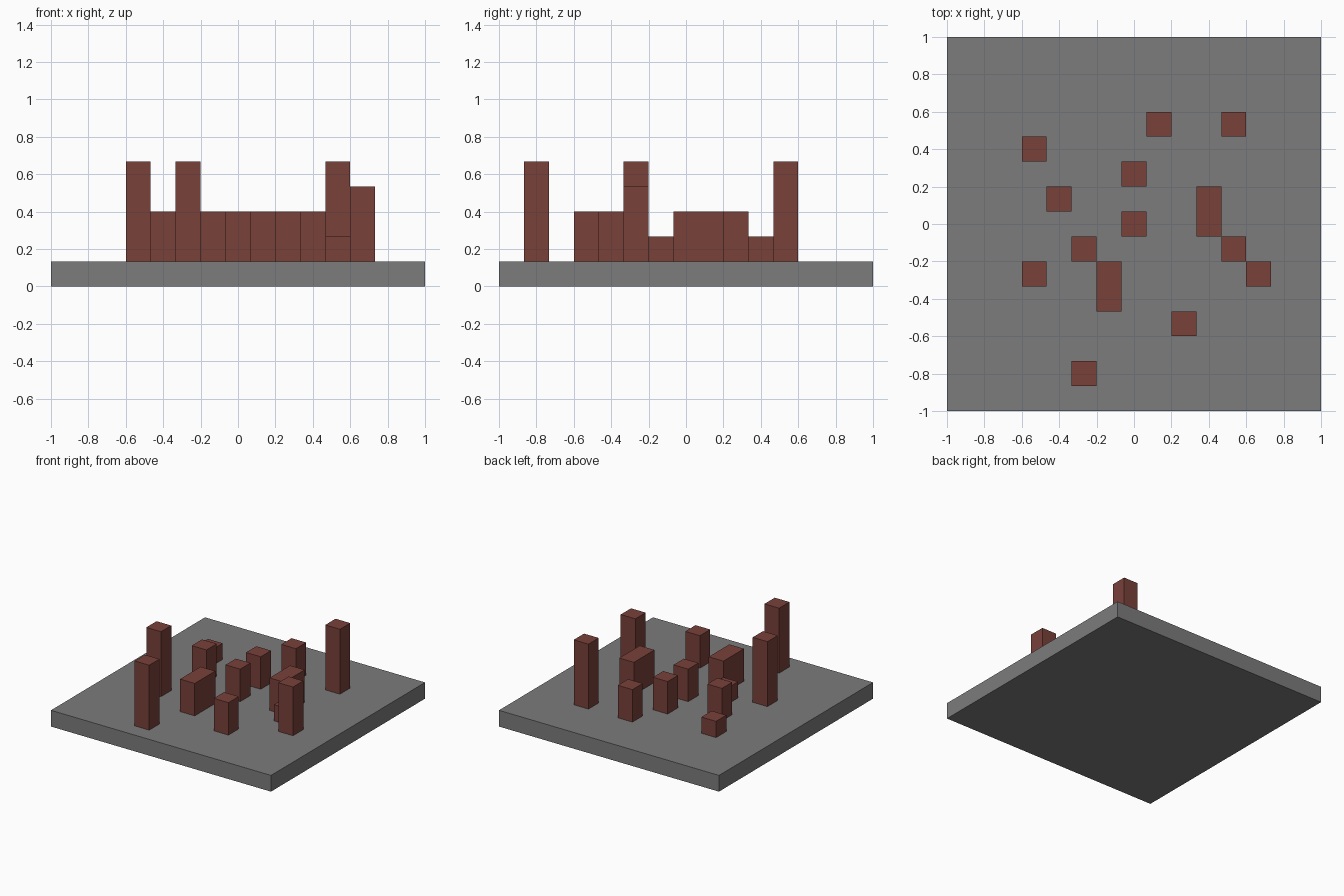
import bpy

cube = bpy.data.objects.get("Cube")
if cube:
    bpy.data.objects.remove(cube, do_unlink=True)

U = 2 / 15  # one grid cell


def make_material(name, rgb):
    mat = bpy.data.materials.new(name)
    mat.use_nodes = True
    mat.diffuse_color = (*rgb, 1)
    bsdf = next(n for n in mat.node_tree.nodes if n.type == 'BSDF_PRINCIPLED')
    bsdf.inputs["Base Color"].default_value = (*rgb, 1)
    return mat


def box(name, centre, size, mat):
    bpy.ops.mesh.primitive_cube_add(size=1, location=[c * U for c in centre])
    obj = bpy.context.object
    obj.name = name
    obj.scale = [s * U for s in size]
    bpy.ops.object.transform_apply(location=False, rotation=False, scale=True)
    obj.data.materials.append(mat)


grey = make_material("stone grey", (0.2, 0.2, 0.2))
brick = make_material("brick red", (0.19, 0.052, 0.042))

# Square base slab, one cell thick
box("base_slab", (0, 0, 0.5), (15, 15, 1), grey)

# Towers by height in cells: (column, row) on the slab
towers = {
    1: [(-4, 3), (-2, -1), (4, -1)],
    2: [(-3, 1), (0, 0), (0, 2), (1, 4), (2, -4)],
    3: [(5, -2)],
    4: [(-4, -2), (-2, -6), (4, 4)],
}
for height, cells in towers.items():
    for x, y in cells:
        box("tower", (x, y, 1 + height / 2), (1, 1, height), brick)

# Two-cell-long walls
for x, y in [(3, 0.5), (-1, -2.5)]:
    box("wall", (x, y, 2), (1, 2, 2), brick)
